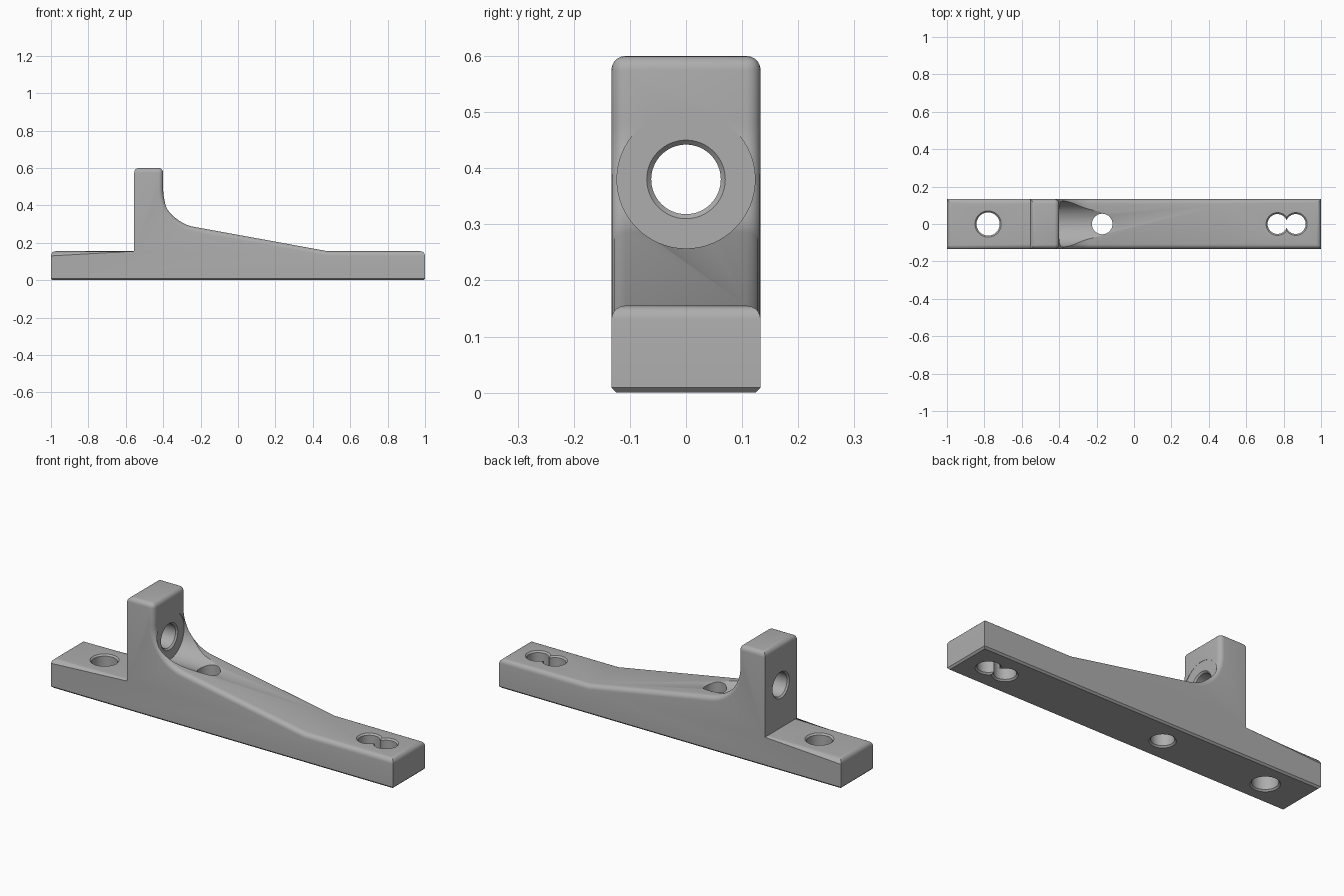
import bpy, bmesh, math
from mathutils import Matrix

if "Cube" in bpy.data.objects:
    bpy.data.objects.remove(bpy.data.objects["Cube"], do_unlink=True)

HALF = 0.133      # half of the width
PAD = 0.155       # top of the flat pads
POST_BACK, POST_FRONT, POST_TOP = -0.555, -0.4, 0.6
BORE_Z = 0.38

grey = bpy.data.materials.new("matte grey")
grey.use_nodes = True
colour = (0.42, 0.42, 0.42, 1)
grey.diffuse_color = colour
grey.node_tree.nodes["Principled BSDF"].inputs["Base Color"].default_value = colour


def make_object(name, bm):
    bmesh.ops.recalc_face_normals(bm, faces=bm.faces[:])
    mesh = bpy.data.meshes.new(name)
    bm.to_mesh(mesh)
    bm.free()
    mesh.materials.append(grey)
    obj = bpy.data.objects.new(name, mesh)
    bpy.context.collection.objects.link(obj)
    return obj


# Side profile with the curved web between post and ramp
radius = 0.2
slope = math.atan(0.186)
sweep = math.pi / 2 - slope
arc = [(POST_FRONT + radius - radius * math.cos(sweep * i / 16),
        0.482 - radius * math.sin(sweep * i / 16)) for i in range(17)]
profile = [(-1, 0), (1, 0), (1, PAD), (0.48, PAD)] + arc[::-1] + [
    (POST_FRONT, POST_TOP), (POST_BACK, POST_TOP), (POST_BACK, PAD), (-1, PAD)]

bm = bmesh.new()
side = bm.faces.new([bm.verts.new((x, -HALF, z)) for x, z in profile])
extruded = bmesh.ops.extrude_face_region(bm, geom=[side])["geom"]
bmesh.ops.translate(bm, vec=(0, 2 * HALF, 0),
                    verts=[v for v in extruded if isinstance(v, bmesh.types.BMVert)])
bmesh.ops.recalc_face_normals(bm, faces=bm.faces[:])


def is_rounded(edge):
    a, b = (v.co for v in edge.verts)
    if min(a.z, b.z) < 0.01:
        return False
    if abs(a.y - b.y) > 0.01:      # crosswise: only the outer top corners
        return abs(a.x) > 0.99 or a.z > POST_TOP - 0.01
    # lengthwise: everything but the post's back corners
    return not (abs(a.x - POST_BACK) < 0.01 and abs(b.x - POST_BACK) < 0.01)


# Rounded upper edges, then a small chamfer round the foot
bmesh.ops.bevel(bm, geom=[e for e in bm.edges if is_rounded(e)], offset=0.025,
                segments=5, profile=0.5, affect='EDGES', clamp_overlap=False)
foot = [e for e in bm.edges if all(v.co.z < 0.001 for v in e.verts)]
bmesh.ops.bevel(bm, geom=foot, offset=0.009, segments=1, affect='EDGES')
body = make_object("bracket_body", bm)


def cut(name, rings, matrix):
    """Subtract a round cutter given as (height, radius) rings."""
    bm = bmesh.new()
    count = 64
    loops = [[bm.verts.new((r * math.cos(math.tau * i / count),
                            r * math.sin(math.tau * i / count), h))
              for i in range(count)] for h, r in rings]
    for low, high in zip(loops, loops[1:]):
        for i in range(count):
            j = (i + 1) % count
            bm.faces.new((low[i], low[j], high[j], high[i]))
    bm.faces.new(loops[0])
    bm.faces.new(loops[-1])
    bm.transform(matrix)
    cutter = make_object(name, bm)
    cutter.hide_render = True
    mod = body.modifiers.new(name, 'BOOLEAN')
    mod.operation, mod.solver, mod.object = 'DIFFERENCE', 'EXACT', cutter
    bpy.context.view_layer.objects.active = body
    bpy.ops.object.modifier_apply(modifier=name)
    bpy.data.objects.remove(cutter, do_unlink=True)


def chamfered(r, low, high, c=0.008):
    return [(low - c, r + 2 * c), (low + c, r), (high - c, r), (high + c, r + 2 * c)]


# Clearance and bore through the post, along x
along_x = Matrix.Translation((0, 0, BORE_Z)) @ Matrix.Rotation(math.pi / 2, 4, 'Y')
cut("bore_clearance", [(POST_FRONT - 0.001, 0.123), (0.3, 0.123)], along_x)
cut("post_bore", chamfered(0.062, POST_BACK, POST_FRONT - 0.001), along_x)

# Upright holes through the base
for name, x, r, top in (("end_hole", -0.78, 0.062, PAD), ("middle_hole", -0.17, 0.055, 0.5),
                        ("slot_hole_inner", 0.767, 0.053, PAD),
                        ("slot_hole_outer", 0.865, 0.053, PAD)):
    cut(name, chamfered(r, 0, top), Matrix.Translation((x, 0, 0)))

bpy.ops.object.select_all(action='DESELECT')
body.select_set(True)
bpy.context.view_layer.objects.active = body
bpy.ops.object.shade_smooth_by_angle(angle=math.radians(25))
